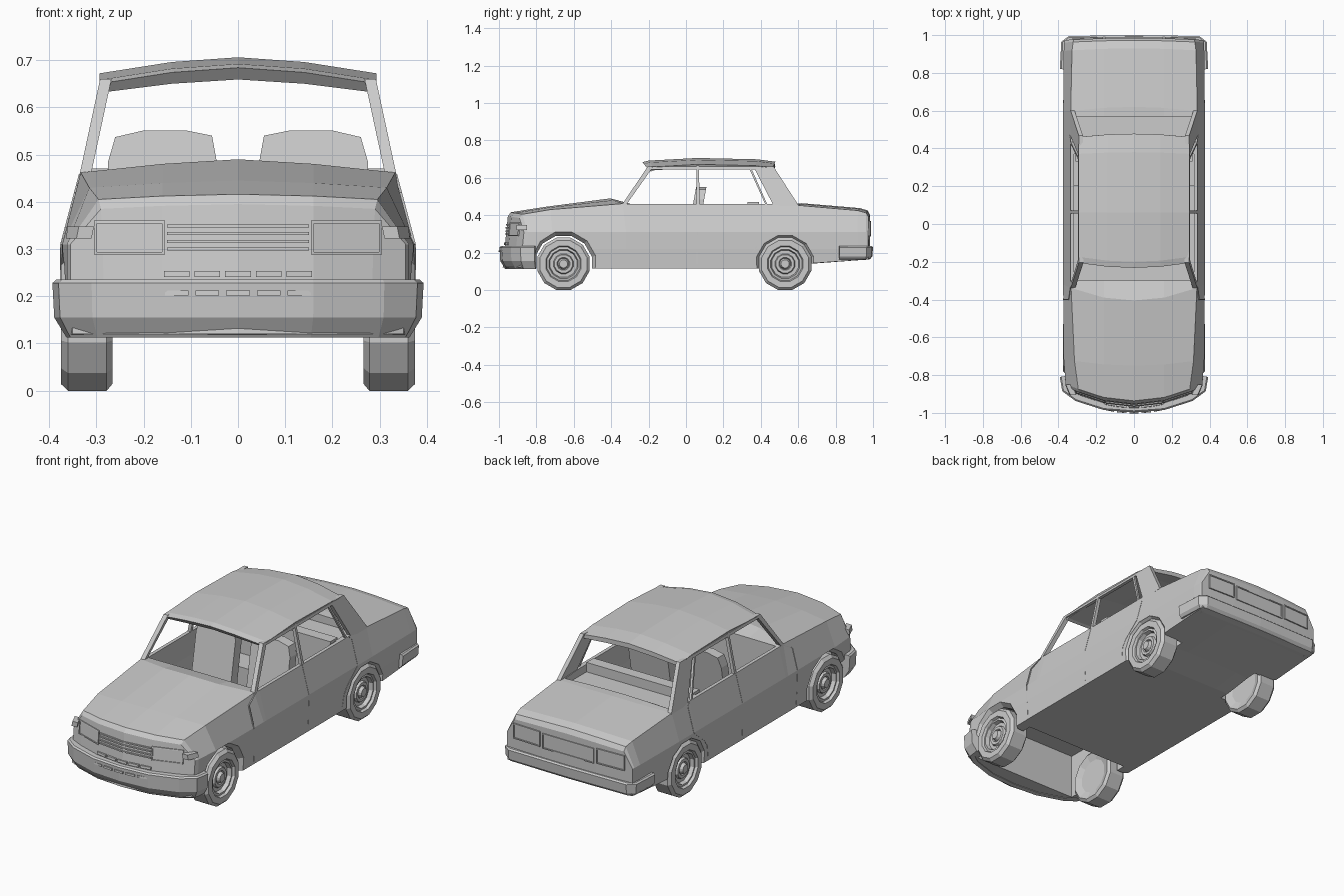
import bpy, bmesh
from math import sin, cos, pi
from mathutils import Vector

if "Cube" in bpy.data.objects:
    bpy.data.objects.remove(bpy.data.objects["Cube"])


def mesh(name, verts, faces):
    bm = bmesh.new()
    vs = [bm.verts.new(v) for v in verts]
    for f in faces:
        bm.faces.new([vs[i] for i in f])
    bmesh.ops.recalc_face_normals(bm, faces=bm.faces)
    me = bpy.data.meshes.new(name)
    bm.to_mesh(me)
    bm.free()
    ob = bpy.data.objects.new(name, me)
    bpy.context.collection.objects.link(ob)
    return ob


def loft(name, rings, caps=None):
    n, verts = len(rings[0]), [p for r in rings for p in r]
    faces = [(k * n + i, k * n + (i + 1) % n, (k + 1) * n + (i + 1) % n, (k + 1) * n + i)
             for k in range(len(rings) - 1) for i in range(n)]
    last = (len(rings) - 1) * n
    for c in caps or [range(n)]:
        faces += [tuple(c), tuple(last + i for i in c)]
    return mesh(name, verts, faces)


def lathe(name, profile, y, z, s, n=12):
    return loft(name, [[(s * x, y + r * sin((i + .5) * 2 * pi / n), z + r * cos((i + .5) * 2 * pi / n))
                        for i in range(n)] for r, x in profile])


def prism_y(name, poly, y0, y1, lean=0):
    return loft(name, [[(x, y + lean * z, z) for x, z in poly] for y in (y0, y1)])


def box(name, x0, x1, y0, y1, z0, z1):
    return prism_y(name, [(x0, z0), (x1, z0), (x1, z1), (x0, z1)], y0, y1)


def sweep(name, half, profile):
    path = [Vector((-x, y)) for x, y in reversed(half) if x > 0] + [Vector(p) for p in half]
    mid = Vector((0, 0))
    rings = []
    for i, p in enumerate(path):
        t = path[min(i + 1, len(path) - 1)] - path[max(i - 1, 0)]
        nrm = Vector((-t.y, t.x)).normalized()
        if nrm.dot(mid - p) < 0:
            nrm = -nrm
        rings.append([(*(p + nrm * d), z) for d, z in profile])
    return loft(name, rings)


def cut(ob, cutters):
    bpy.context.view_layer.objects.active = ob
    for c in cutters:
        m = ob.modifiers.new("cut", 'BOOLEAN')
        m.operation, m.solver, m.object = 'DIFFERENCE', 'EXACT', c
        bpy.ops.object.modifier_apply(modifier=m.name)
        bpy.data.objects.remove(c)


# Lower body: lofted sections (y, bow, crown z, edge x, edge z, side x, bottom z)
def section(y, bow, zc, xe, ze, xs, zb, lean=0):
    half = [(0, zc), (.16, zc - (zc - ze) * .35), (xe, ze), (xs, .31), (xs, .22),
            (xs - .005, zb), (xe - .01, zb), (.16, zb), (0, zb)]
    pts = half + [(-x, z) for x, z in reversed(half[1:-1])]
    return [(x, y + bow * x * x + lean * (z - .24), z) for x, z in pts]


body = loft("body", [
    section(-.968, .75, .395, .29, .385, .355, .12, .1),
    section(-.945, .72, .416, .295, .405, .362, .118, .05),
    section(-.75, .25, .445, .315, .43, .372, .115),
    section(-.405, .6, .49, .333, .462, .375, .115),
    section(-.30, 0, .462, .335, .46, .375, .115),
    section(.45, 0, .46, .335, .46, .375, .115),
    section(.62, -.2, .464, .335, .453, .375, .137),
    section(.93, -.1, .438, .328, .425, .372, .16),
    section(.972, -.08, .425, .322, .412, .37, .163),
    section(.985, -.08, .40, .32, .39, .368, .165)],
    [(8, 7, 1, 0), (7, 6, 2, 1), (6, 5, 4, 3, 2),
     (8, 9, 15, 0), (9, 10, 14, 15), (10, 11, 12, 13, 14)])

# Openings: cabin, rear shelf, front bay, wheel arches
WHEELS = ((-.655, .178), (.53, .158))
cabin = [(-.35, .13), (.35, .13), (.352, .31), (.314, .47), (.31, .6), (-.31, .6), (-.314, .47), (-.352, .31)]
shelf = [(-.31, .42), (.31, .42), (.31, .6), (-.31, .6)]
cutters = [prism_y("cabin_cutter", cabin, -.30, .37), prism_y("shelf_cutter", shelf, .36, .57),
           box("bay_cutter", -.31, .31, -.86, -.45, -.1, .355)]
for s in (1, -1):
    for y, r in WHEELS:
        cutters.append(lathe("arch_cutter", [(r - .02, .24), (r - .02, .345), (r, .372), (r + .01, .42)], y, .137, s))
cut(body, cutters)

# Roof slab
roof = []
for y, bow, z in ((-.232, .3, .684), (-.20, .3, .692), (.06, 0, .706), (.38, -.1, .699), (.478, -.2, .686)):
    half = [(0, z), (.14, z - .01), (.293, z - .034), (.284, z - .052), (.14, z - .034), (0, z - .025)]
    pts = half + [(-x, h) for x, h in reversed(half[1:-1])]
    roof.append([(x, y + bow * x * x + (.02 if y < -.21 and h < z - .02 and abs(x) < .29 else 0), h)
                 for x, h in pts])
loft("roof", roof)


# Pillars follow the inward lean of the side windows
def pillar(name, poly, s, thick):
    def x(z):
        return .336 - (z - .455) * .215
    loft(name, [[(s * (x(z) - d), y, z) for y, z in poly] for d in (0, thick)])


for s in (1, -1):
    pillar("front_pillar", [(-.345, .452), (-.322, .452), (-.175, .66), (-.205, .66)], s, .024)
    pillar("middle_pillar", [(.056, .45), (.072, .45), (.07, .665), (.056, .665)], s, .018)
    pillar("quarter_window_bar", [(.428, .45), (.438, .45), (.345, .66), (.333, .66)], s, .012)
    pillar("rear_pillar", [(.47, .448), (.605, .448), (.468, .66), (.36, .66)], s, .022)
    pillar("window_rail", [(-.19, .645), (.44, .645), (.44, .66), (-.19, .66)], s, .018)

# Bumpers
sweep("front_bumper", [(0, -.997), (.16, -.985), (.31, -.937), (.38, -.885), (.393, -.81)],
      [(.008, .235), (0, .228), (.004, .155), (.03, .113), (.055, .115), (.055, .235)])
sweep("rear_bumper", [(0, 1), (.345, .995), (.385, .965), (.393, .82)],
      [(.008, .235), (0, .228), (.004, .18), (.016, .165), (.05, .16), (.05, .235)])

# Wheels with stepped rims
for s in (1, -1):
    for y, _ in WHEELS:
        lathe("wheel", [(.09, .28), (.13, .266), (.145, .278), (.145, .36), (.13, .375), (.098, .375),
                        (.092, .362), (.08, .365), (.074, .345), (.055, .345), (.05, .357),
                        (.035, .357), (.03, .35), (.022, .368)], y, .14, s)


# Panels set on the curved nose and the tail
def nose(x, z):
    return -.968 + .75 * x * x + .1 * (z - .24)


def tail(x, z):
    return .985 - .08 * x * x


def panel(name, x0, x1, z0, z1, face, out, inset=0):
    d = -1 if face is nose else 1
    c = [(x0, z0), (x1, z0), (x1, z1), (x0, z1)]
    rings = [[(x, face(x, z) - d * .025, z) for x, z in c], [(x, face(x, z) + d * out, z) for x, z in c]]
    if inset:
        k = inset if x1 > x0 else -inset
        c = [(x0 + k, z0 + inset), (x1 - k, z0 + inset), (x1 - k, z1 - inset), (x0 + k, z1 - inset)]
        rings += [[(x, face(x, z) + d * out, z) for x, z in c], [(x, face(x, z) + d * (out - .004), z) for x, z in c]]
    loft(name, rings)


for s in (1, -1):
    panel("headlight", s * .155, s * .305, .288, .36, nose, .006, .006)
    panel("tail_light", s * .165, s * .325, .29, .37, tail, .007, .006)
panel("number_plate_recess", -.15, .15, .285, .365, tail, .006, .006)
for z in (.297, .313, .33, .346):
    for s in (1, -1):
        panel("grille_slat", 0, s * .15, z, z + .006, nose, .006)
for i in range(-2, 3):
    x = i * .065
    panel("upper_air_slot", x - .027, x + .027, .241, .254, nose, .006)
    panel("bumper_air_slot", x - .025, x + .025, .202, .212, nose, .031)

# Side indicators and door seams
DOORS = ([(-.33, .458), (-.40, .42), (-.40, .31), (-.395, .13)],
         [(.06, .458), (.06, .31), (.058, .14)],
         [(.45, .458), (.468, .44), (.468, .31), (.38, .235), (.355, .20), (.345, .14)])
for s in (1, -1):
    loft("side_indicator", [[(s * (x + d), y, z) for x, y, z in
                             ((.33, -.905, .322), (.352, -.85, .322), (.349, -.85, .348), (.325, -.905, .348))]
                            for d in (-.02, .012)])
    for line in DOORS:
        rings = []
        for y, z in line:
            x = .375 - .04 * (z - .31) / .15 if z > .31 else .375 - .005 * max(0, .22 - z) / .105
            rings.append([(s * (x + d), y + e, z) for d, e in ((-.004, -.003), (.0015, -.003), (.0015, .003), (-.004, .003))])
        loft("door_seam", rings)

# Seats
for s in (1, -1):
    back = [(.045, .2), (.045, .485), (.055, .54), (.11, .551), (.2, .551), (.26, .537), (.275, .485), (.275, .2)]
    prism_y("front_seat_back", [(s * x, z) for x, z in back], -.045, .01, .18)
    box("front_seat_cushion", s * .045, s * .275, -.18, .06, .13, .27)
box("rear_seat", -.33, .33, .2, .37, .13, .27)
box("rear_seat_back", -.31, .31, .33, .39, .26, .47)
